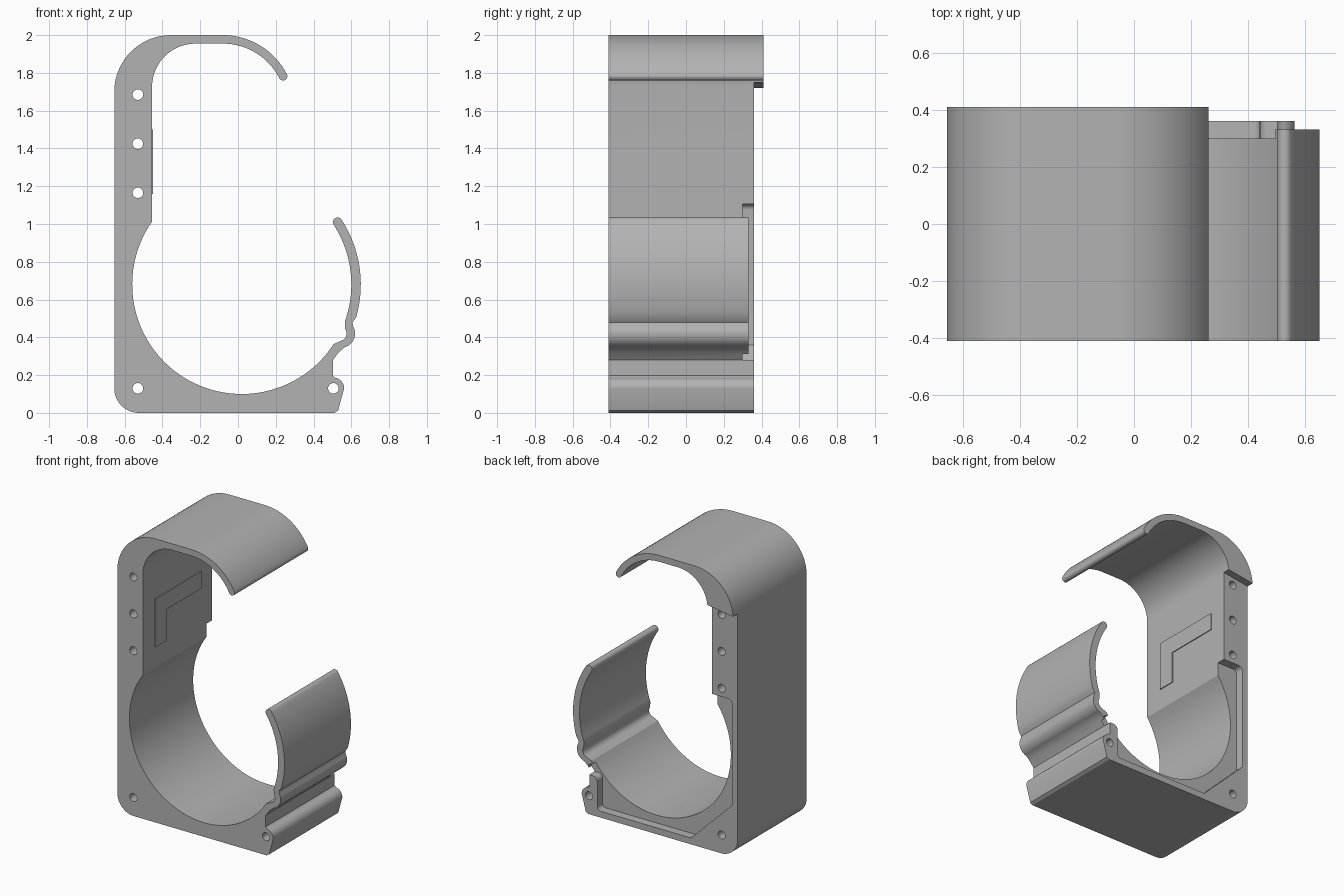
import bpy, bmesh
from math import cos, sin, radians

cube = bpy.data.objects.get("Cube")
if cube:
    bpy.data.objects.remove(cube, do_unlink=True)

grey = bpy.data.materials.new("plain_grey")
grey.use_nodes = True
colour = (0.45, 0.45, 0.45, 1)
grey.diffuse_color = colour
grey.node_tree.nodes["Principled BSDF"].inputs["Base Color"].default_value = colour


def arc(cx, cz, r, start, end, n=16):
    angles = [radians(start + (end - start) * i / n) for i in range(n + 1)]
    return [(cx + r * cos(a), cz + r * sin(a)) for a in angles]


def polar(cx, cz, r, angle):
    return cx + r * cos(radians(angle)), cz + r * sin(radians(angle))


def prism(name, outline, low, high, axis="y"):
    """Extrude a flat outline along y (outline in xz) or x (outline in yz)."""
    def place(p, d):
        return (p[0], d, p[1]) if axis == "y" else (d, p[0], p[1])
    bm = bmesh.new()
    face = bm.faces.new([bm.verts.new(place(p, low)) for p in outline])
    side = bmesh.ops.extrude_face_region(bm, geom=[face])
    for v in side["geom"]:
        if isinstance(v, bmesh.types.BMVert):
            v.co[1 if axis == "y" else 0] = high
    bmesh.ops.recalc_face_normals(bm, faces=bm.faces)
    mesh = bpy.data.meshes.new(name)
    bm.to_mesh(mesh)
    bm.free()
    mesh.materials.append(grey)
    obj = bpy.data.objects.new(name, mesh)
    bpy.context.collection.objects.link(obj)
    return obj


def activate(obj):
    bpy.ops.object.select_all(action="DESELECT")
    obj.select_set(True)
    bpy.context.view_layer.objects.active = obj


def cut(target, outline, low, high):
    cutter = prism("cutter", outline, low, high)
    cutter.hide_render = True
    mod = target.modifiers.new("cut", "BOOLEAN")
    mod.operation, mod.solver, mod.object = "DIFFERENCE", "EXACT", cutter
    activate(target)
    bpy.ops.object.modifier_apply(modifier=mod.name)
    bpy.data.objects.remove(cutter, do_unlink=True)


FRONT, BACK, FAR = -0.41, 0.41, 0.6
bore = (0.02, 0.68)      # centre of the round cradle
hook = (-0.08, 1.62)     # centre of the hook curve

# Base: rounded corner and latch boss
outline = arc(-0.525, 0.13, 0.13, 180, 270)
outline += [(0.51, 0), (0.53, 0.012)]
outline += arc(0.505, 0.13, 0.057, 0, 80, 10)
outline += [(0.502, 0.198), (0.502, 0.28), (0.535, 0.322)]
# Spring clip: outer lobe, outer curve, round tip, inner curve, inner lobe
outline += arc(0.545, 0.42, 0.075, -75, 30, 12) + [(0.606, 0.478)]
outline += arc(*bore, 0.63, -16, 33, 20)
outline += arc(*polar(*bore, 0.605, 33), 0.025, 33, 213, 10)[1:-1]
outline += arc(*bore, 0.58, 33, -20, 20)
outline += arc(0.535, 0.42, 0.04, 35, -80, 10) + [(0.52, 0.37)]
# Cradle and inside of the wall
outline += arc(*bore, 0.58, -33, -215, 64)
outline += arc(-0.225, 1.725, 0.23, 180, 90)
# Top hook with round tip, and outer corner
outline += arc(*hook, 0.335, 90, 27)
outline += arc(*polar(*hook, 0.3575, 27), 0.0225, 207, 387, 10)[1:-1]
outline += arc(*hook, 0.38, 27, 90)
outline += arc(-0.355, 1.70, 0.30, 90, 180)
body = prism("holder_body", outline, FRONT, BACK)

# Step the back in below the hook, leaving an overhanging lip
cut(body, [(-0.8, 1.70), (-0.455, 1.75), (-0.4, 1.75), (0, 1.5), (1, 1.5),
           (1, -0.2), (-0.8, -0.2)], 0.36, FAR)

# Clip is narrower than the base
cut(body, [(0.45, 0.285), (0.8, 0.285), (0.8, 1.2), (0.3, 1.2), (0.3, 0.5)], 0.33, FAR)

# Shallow back pocket, leaving rim, corner gusset and boss post
pocket = arc(-0.58, 1.075, 0.03, 90, 180, 6)
pocket += [(-0.61, 0.36), (-0.29, 0.045)]
pocket += arc(0.415, 0.07, 0.025, 270, 360, 6)
pocket += arc(0.475, 0.245, 0.035, 180, 90, 6)
pocket += [(0.52, 0.28), (0.53, 0.33), (0.49, 0.35), (0.2, 0.7), (-0.4, 1.105)]
cut(body, pocket, 0.30, FAR)

# Screw holes
for x, z in [(-0.53, 1.685), (-0.53, 1.425), (-0.53, 1.165), (-0.53, 0.13), (0.505, 0.13)]:
    cut(body, arc(x, z, 0.028, 0, 345, 23), -FAR, FAR)

# Thin L-shaped pad on the inner wall
pad = [(-0.276, 1.16), (-0.153, 1.16), (-0.153, 1.38), (0.237, 1.38),
       (0.237, 1.5), (-0.276, 1.5)]
prism("wall_pad", pad, -0.456, -0.449, axis="x")

activate(body)
bpy.ops.object.shade_smooth_by_angle(angle=radians(30))
